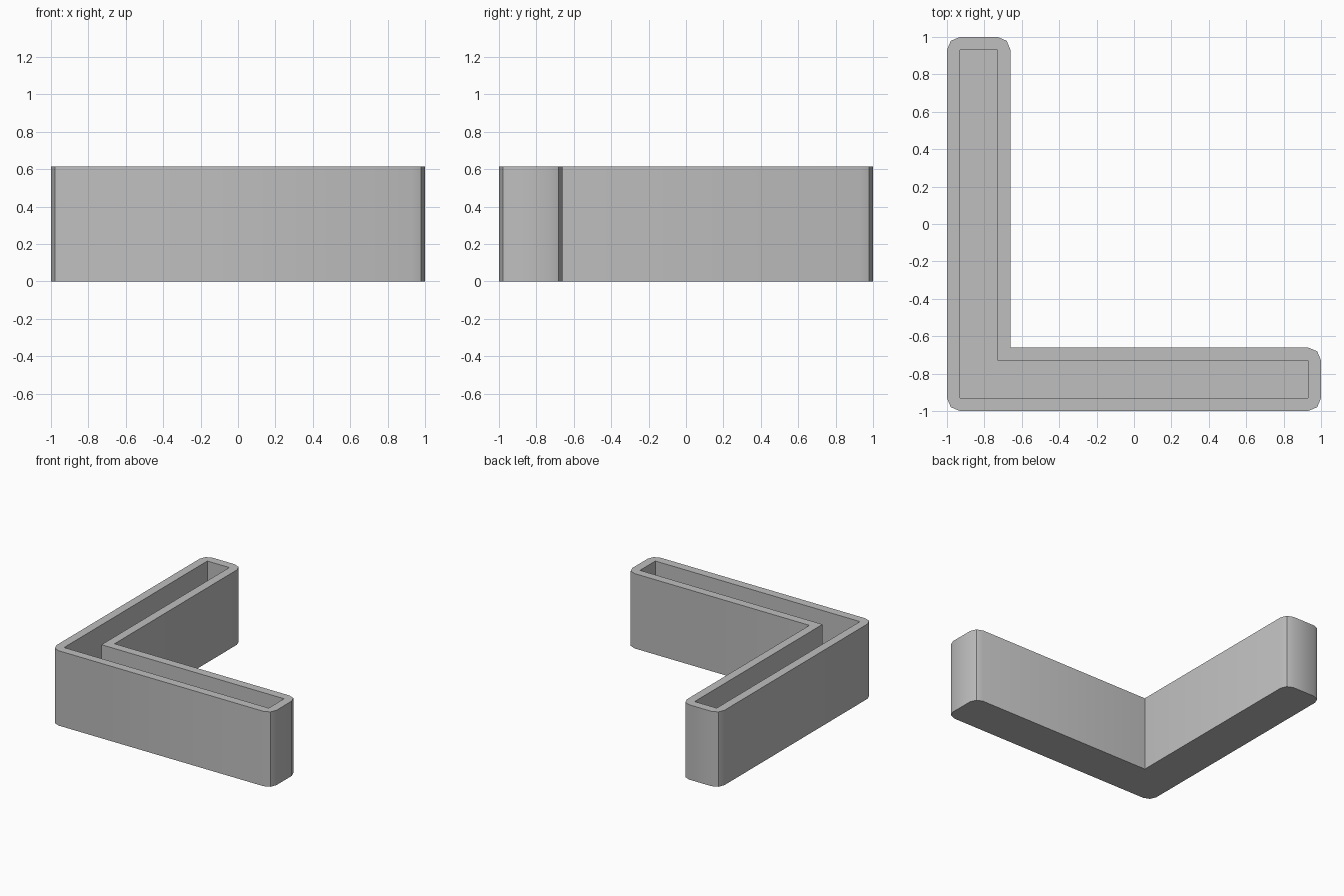
import bpy
import bmesh
from math import sin, cos, pi, radians

cube = bpy.data.objects.get("Cube")
if cube:
    bpy.data.objects.remove(cube, do_unlink=True)

HEIGHT = 0.615
WIDTH = 0.34      # outer width of each leg
WALL = 0.07       # wall and floor thickness, also the corner radius
STEPS = 2         # facets per rounded corner

grey = bpy.data.materials.new("plain grey")
grey.use_nodes = True
colour = (0.52, 0.52, 0.52, 1)
grey.diffuse_color = colour
grey.node_tree.nodes["Principled BSDF"].inputs["Base Color"].default_value = colour


def l_outline(inset):
    """Corners of the L, counter-clockwise, moved inwards by inset."""
    lo, hi, mid = -1 + inset, 1 - inset, -1 + WIDTH - inset
    return [(lo, lo), (hi, lo), (hi, mid), (mid, mid), (mid, hi), (lo, hi)]


def rounded_outline():
    """Outer L with every convex corner rounded and the inside corner sharp."""
    inner = l_outline(WALL)
    starts = [180, 270, 0, None, 0, 90]
    points = []
    for centre, sharp, start in zip(inner, l_outline(0), starts):
        if start is None:
            points.append(sharp)
            continue
        for i in range(STEPS + 1):
            a = radians(start) + i * pi / 2 / STEPS
            points.append((centre[0] + WALL * cos(a), centre[1] + WALL * sin(a)))
    return points


def ring(bm, points, z):
    return [bm.verts.new((x, y, z)) for x, y in points]


def loop_edges(bm, verts):
    return [bm.edges.get(p) or bm.edges.new(p)
            for p in zip(verts, verts[1:] + verts[:1])]


def wall(bm, lower, upper):
    n = len(lower)
    for i in range(n):
        j = (i + 1) % n
        bm.faces.new((lower[i], lower[j], upper[j], upper[i]))


bm = bmesh.new()
# Outer shell and underside
outer = rounded_outline()
base, top = ring(bm, outer, 0), ring(bm, outer, HEIGHT)
wall(bm, base, top)
bm.faces.new(base[::-1])

# Sharp-cornered trough and its floor
cavity = l_outline(WALL)
floor, lip = ring(bm, cavity, WALL), ring(bm, cavity, HEIGHT)
wall(bm, lip, floor)
bm.faces.new(floor)

# Flat rim between the outer and inner outlines
bmesh.ops.triangle_fill(bm, edges=loop_edges(bm, top) + loop_edges(bm, lip),
                        use_beauty=True, normal=(0, 0, 1))
bmesh.ops.recalc_face_normals(bm, faces=bm.faces)

mesh = bpy.data.meshes.new("corner_planter")
bm.to_mesh(mesh)
bm.free()
mesh.materials.append(grey)
planter = bpy.data.objects.new("corner_planter", mesh)
bpy.context.collection.objects.link(planter)

# Smooth shading with sharp edges kept
bpy.ops.object.select_all(action="DESELECT")
planter.select_set(True)
bpy.context.view_layer.objects.active = planter
bpy.ops.object.shade_smooth_by_angle(angle=radians(30))
